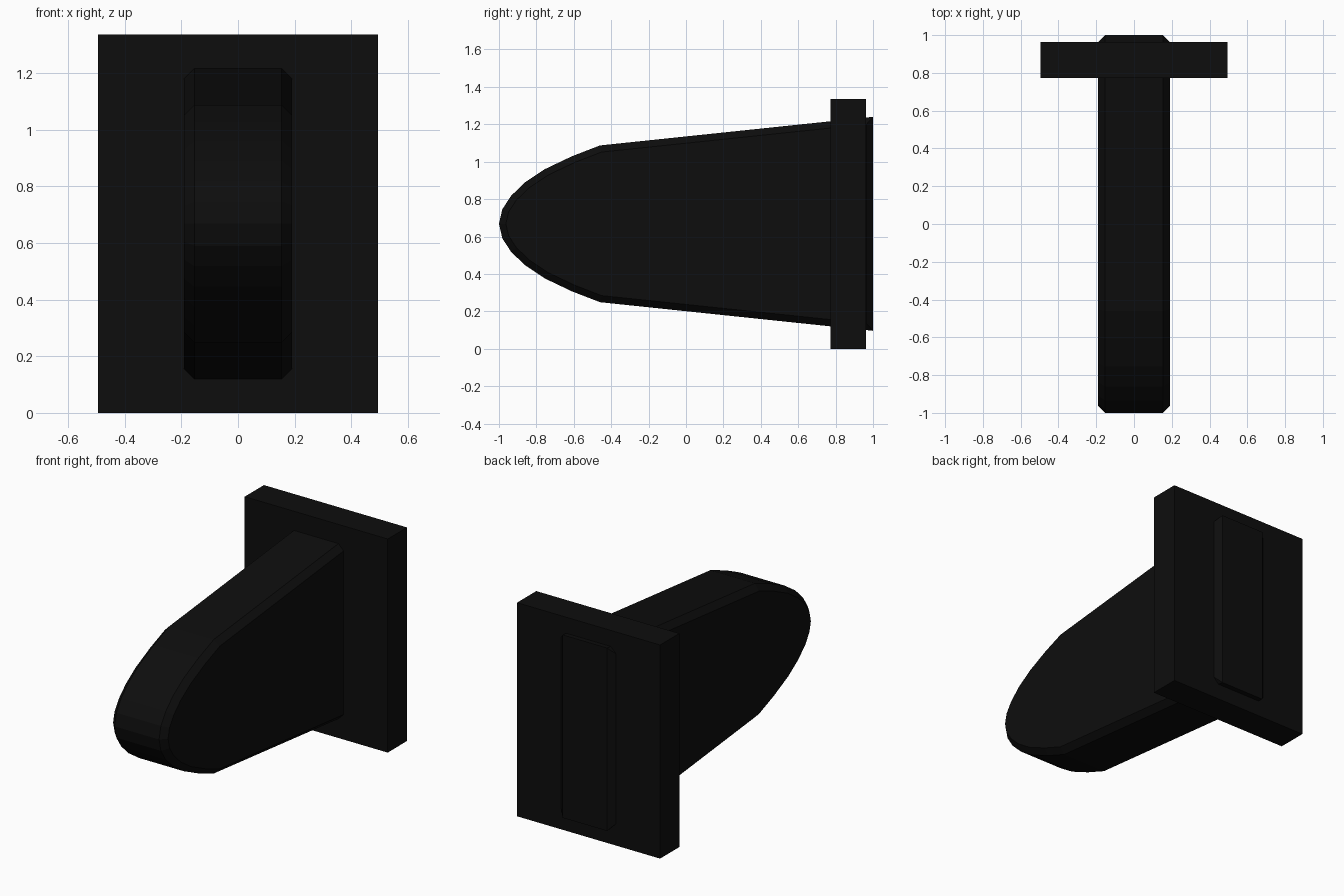
import bpy
import bmesh

cube = bpy.data.objects.get("Cube")
if cube:
    bpy.data.objects.remove(cube, do_unlink=True)

# Single near-black material
COLOUR = (0.004, 0.004, 0.004, 1.0)
black = bpy.data.materials.new("matte_black")
black.use_nodes = True
black.diffuse_color = COLOUR
black.node_tree.nodes["Principled BSDF"].inputs["Base Color"].default_value = COLOUR

MID_Z = 0.668        # height of the symmetry plane
HALF_WIDTH = 0.19
CHAMFER = 0.036


def add_object(name, bm):
    bmesh.ops.recalc_face_normals(bm, faces=bm.faces)
    mesh = bpy.data.meshes.new(name)
    bm.to_mesh(mesh)
    bm.free()
    mesh.materials.append(black)
    obj = bpy.data.objects.new(name, mesh)
    bpy.context.collection.objects.link(obj)
    return obj


# Tapered wedge with a rounded nose: half profile as (y, height above middle)
half = [(1.0, 0.572), (-0.46, 0.419), (-0.61, 0.361), (-0.755, 0.292),
        (-0.86, 0.222), (-0.935, 0.15), (-0.982, 0.078)]
profile = half + [(-1.0, 0.0)] + [(y, -h) for y, h in reversed(half)]

bm = bmesh.new()
inner = HALF_WIDTH - CHAMFER
first = bm.faces.new([bm.verts.new((-inner, y, MID_Z + h)) for y, h in profile])
extruded = bmesh.ops.extrude_face_region(bm, geom=[first], use_keep_orig=True)
bmesh.ops.translate(bm, vec=(2 * inner, 0, 0),
                    verts=[v for v in extruded["geom"] if isinstance(v, bmesh.types.BMVert)])
bmesh.ops.recalc_face_normals(bm, faces=bm.faces)

# Chamfered rim around both side faces
sides = [f for f in bm.faces if abs(f.normal.x) > 0.9]
bmesh.ops.inset_individual(bm, faces=sides, thickness=CHAMFER, depth=CHAMFER,
                           use_even_offset=True)
add_object("wedge_body", bm)

# Rectangular mounting plate
bm = bmesh.new()
bmesh.ops.create_cube(bm, size=1)
bmesh.ops.scale(bm, vec=(0.99, 0.19, 2 * MID_Z), verts=bm.verts)
bmesh.ops.translate(bm, vec=(0, 0.868, MID_Z), verts=bm.verts)
add_object("mounting_plate", bm)
